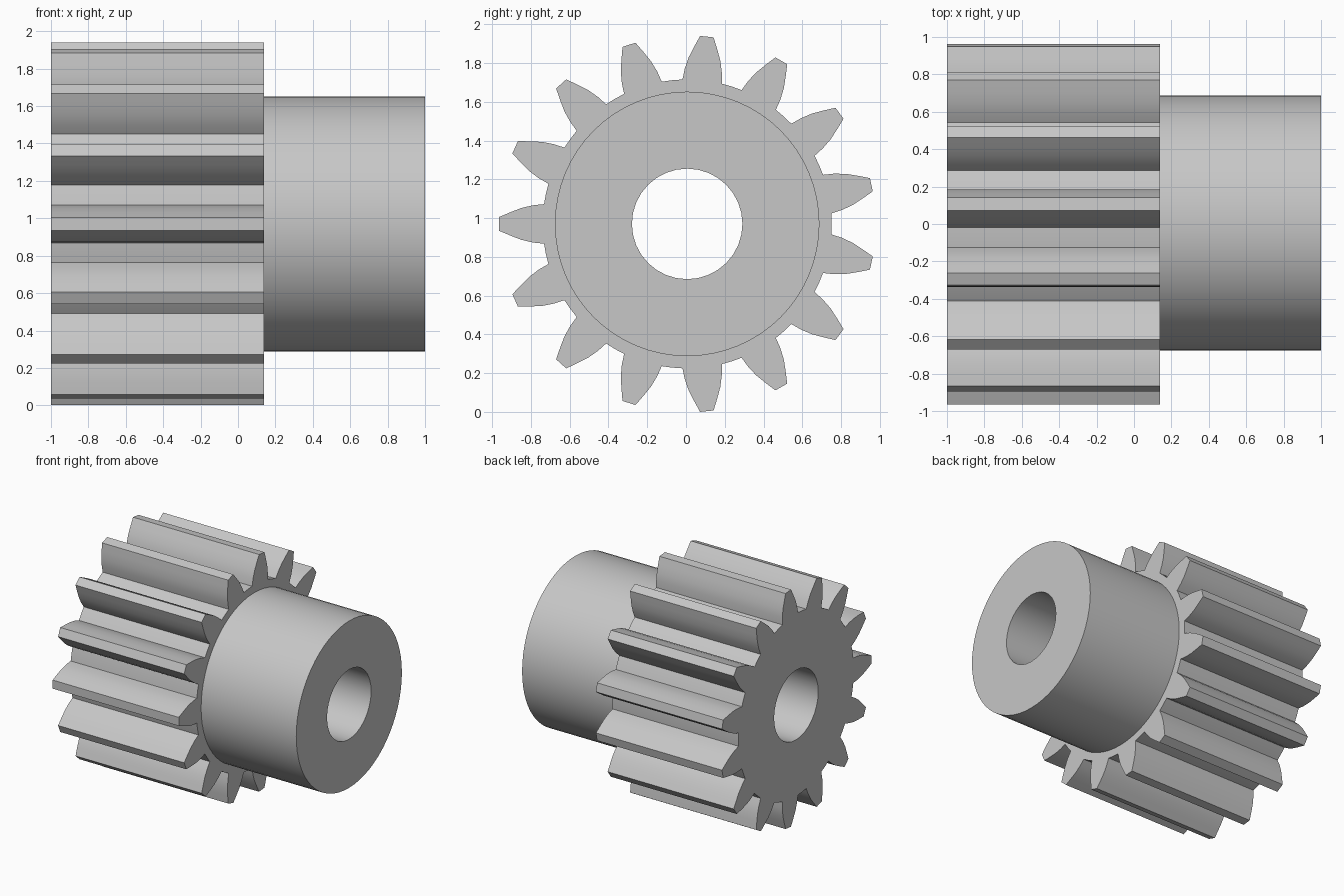
import bpy
import bmesh
from math import cos, sin, radians, tau

AXIS_Y, AXIS_Z = 0.006, 0.97
TEETH = 15
BORE_RADIUS = 0.285

cube = bpy.data.objects.get("Cube")
if cube:
    bpy.data.objects.remove(cube, do_unlink=True)

steel = bpy.data.materials.new("light grey steel")
steel.use_nodes = True
grey = (0.57, 0.57, 0.57, 1)
steel.diffuse_color = grey
steel.node_tree.nodes["Principled BSDF"].inputs["Base Color"].default_value = grey


def circle(radius, count):
    return [(radius * cos(tau * i / count), radius * sin(tau * i / count)) for i in range(count)]


def gear_outline():
    # Half of one tooth as (radius along the tooth, half width), root to tip
    flank = [(0.738, 0.102), (0.795, 0.096), (0.855, 0.082), (0.912, 0.060), (0.971, 0.035)]
    tooth = [(r, -w) for r, w in flank] + [(r, w) for r, w in reversed(flank)]
    # Middle of the valley that follows the tooth
    half = tau / TEETH / 2
    tooth.append((0.745 * cos(half), 0.745 * sin(half)))
    points = []
    for i in range(TEETH):
        a = radians(180) + tau * i / TEETH
        points += [(u * cos(a) - v * sin(a), u * sin(a) + v * cos(a)) for u, v in tooth]
    return points


def bored_prism(name, outline, x0, x1):
    """Extrude an outline along x with a round bore through it."""
    bm = bmesh.new()
    ends = []
    for x in (x0, x1):
        loops, edges = [], []
        for points in (outline, circle(BORE_RADIUS, 32)):
            loop = [bm.verts.new((x, AXIS_Y + y, AXIS_Z + z)) for y, z in points]
            edges += [bm.edges.new((loop[i - 1], loop[i])) for i in range(len(loop))]
            loops.append(loop)
        bmesh.ops.triangle_fill(bm, edges=edges, use_beauty=True, normal=(1, 0, 0))
        ends.append(loops)
    # Outer wall and bore wall
    for a, b in zip(*ends):
        for i in range(len(a)):
            bm.faces.new((a[i - 1], a[i], b[i], b[i - 1]))
    bmesh.ops.recalc_face_normals(bm, faces=bm.faces)
    mesh = bpy.data.meshes.new(name)
    bm.to_mesh(mesh)
    bm.free()
    mesh.materials.append(steel)
    obj = bpy.data.objects.new(name, mesh)
    bpy.context.collection.objects.link(obj)
    bpy.ops.object.select_all(action="DESELECT")
    obj.select_set(True)
    bpy.context.view_layer.objects.active = obj
    bpy.ops.object.shade_smooth_by_angle(angle=radians(30))
    return obj


# Toothed wheel and the plain collar beside it
bored_prism("toothed_wheel", gear_outline(), -1, 0.14)
bored_prism("hub", circle(0.682, 64), 0.14, 1)
